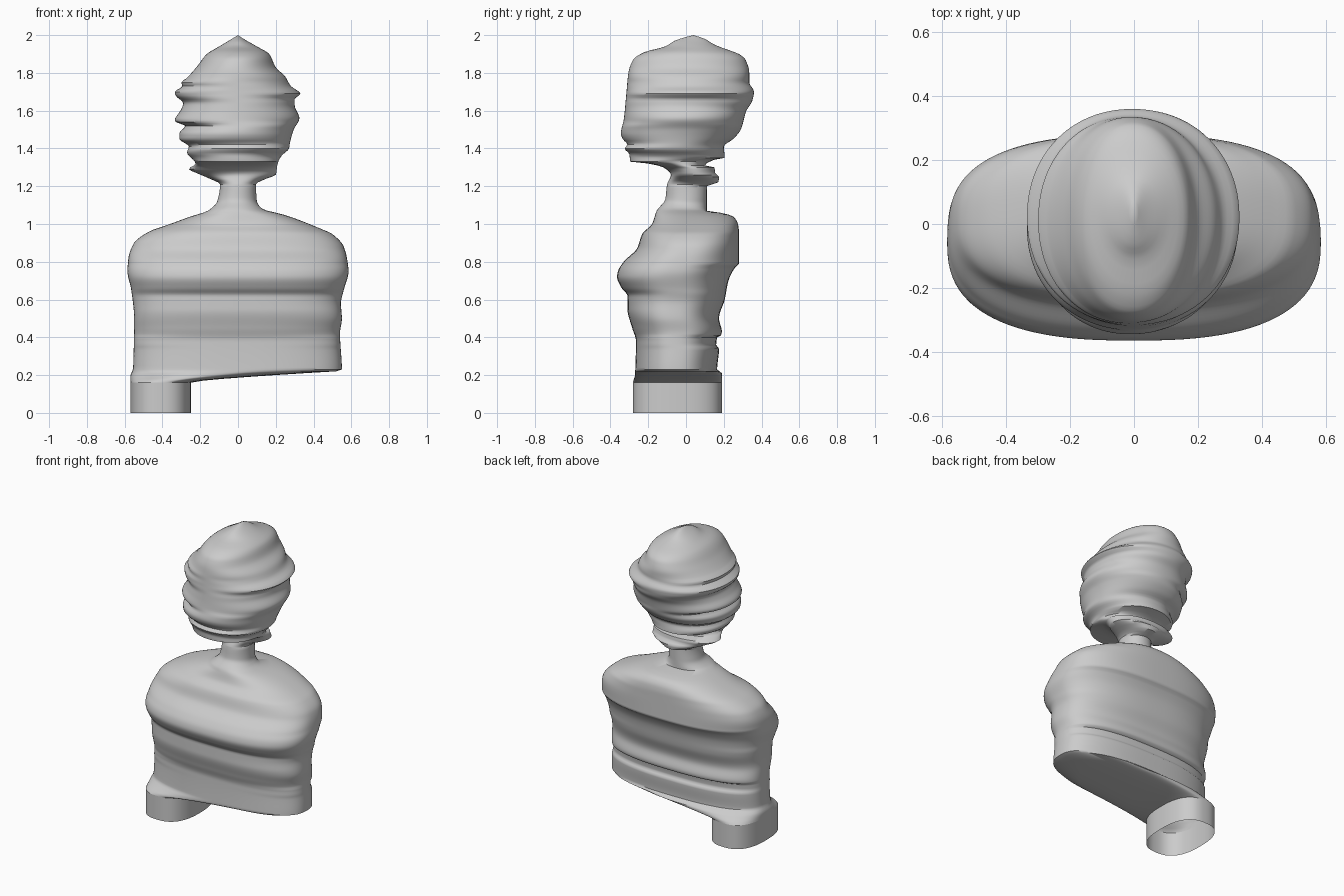
import bpy
import bmesh
from math import cos, sin, tau, copysign

cube = bpy.data.objects.get("Cube")
if cube:
    bpy.data.objects.remove(cube, do_unlink=True)

SIDES = 96

# Silhouette profiles as (height, offset) pairs, in hundredths of a unit
left_side = [
    (0, -25), (16, -25), (17, -19), (19, 5), (21, 35), (22, 52), (23, 55),
    (42, 54), (50, 55), (58, 54.5), (65, 56), (75, 58.5), (80, 58), (88, 56),
    (95, 49.5), (97, 45), (103, 30), (105, 24), (108, 13), (112, 10), (121, 9.5),
    (124, 15), (126, 20), (132, 21), (136, 23), (140, 27), (143, 27.5), (150, 29.5),
    (156, 32.5), (163, 30), (166, 30), (169, 33), (173, 28), (178, 25), (183, 20),
    (190, 16.5), (194, 10), (198, 3), (200, 0)]
right_side = [
    (0, -57), (19, -57), (24, -55.5), (50, -55), (65, -56.5), (75, -58.5), (82, -58),
    (90, -55), (96, -47), (100, -36), (104, -25), (107, -16), (112, -11), (121, -9.5),
    (124, -15), (127, -22), (129, -26), (132, -22.5), (138, -27), (141, -26),
    (145, -31), (148, -31), (152, -28), (154, -33), (155, -33.5), (160, -30.5),
    (164, -29), (168, -33), (170, -33.5), (173, -29.5), (175, -30), (177, -27.5),
    (183, -22), (190, -16.5), (194, -10), (197, -5), (200, 0)]
front_side = [
    (0, -28), (16, -28), (20, -27), (38, -26.5), (45, -28.5), (55, -31), (62, -31),
    (66, -34), (72, -36.5), (75, -36), (80, -33), (87, -26), (95, -23), (100, -18),
    (107, -15.5), (113, -11), (121, -10), (126, -8), (130, -12), (132, -20),
    (133, -29.5), (137, -30), (140, -32.5), (142, -31), (145, -33.5), (148, -34.5),
    (155, -33), (170, -31.5), (180, -30.5), (187, -28), (191, -22), (194, -11),
    (197, -6), (199, 0), (200, 4)]
back_side = [
    (0, 19), (21, 19), (23, 16.5), (34, 17.5), (36, 16), (40, 16.5), (41, 18.5),
    (43, 19), (50, 17.5), (60, 20.5), (70, 22.5), (77, 26), (79, 28), (96, 28),
    (100, 27.5), (104, 25), (106, 18), (107, 11), (120, 11), (122, 17), (125, 17.5),
    (127, 15.5), (130, 15), (131, 10), (134, 15), (135, 20.5), (141, 20), (145, 25),
    (150, 29), (160, 32), (165, 35), (170, 36), (175, 33.5), (180, 33.5), (187, 31.5),
    (190, 28), (193, 20), (195, 15), (198, 10), (200, 4)]


def smooth_profile(points):
    """Return a function through the points that never overshoots them."""
    slopes = [(b[1] - a[1]) / (b[0] - a[0]) for a, b in zip(points, points[1:])]
    tangents = [slopes[0]]
    for a, b in zip(slopes, slopes[1:]):
        tangents.append(2 * a * b / (a + b) if a * b > 0 else 0)
    tangents.append(slopes[-1])

    def value(height):
        i = 0
        while i < len(slopes) - 1 and points[i + 1][0] < height:
            i += 1
        (start, low), (end, high) = points[i], points[i + 1]
        span = end - start
        t = (height - start) / span
        ease = t * t * (3 - 2 * t)
        bend = t * (1 - t) * ((1 - t) * tangents[i] - t * tangents[i + 1])
        return low + (high - low) * ease + span * bend
    return value


left, right, front, back = map(
    smooth_profile, (left_side, right_side, front_side, back_side))


def squareness(height):
    """Round head and neck, boxier torso."""
    blend = min(max((112 - height) / 12, 0), 1)
    return 2.1 + 0.45 * blend


def signed_power(value, exponent):
    return copysign(abs(value) ** exponent, value)


def section(bm, height):
    """Add one closed horizontal ring at the given height."""
    x_low, x_high = right(height), left(height)
    y_low, y_high = front(height), back(height)
    power = 2 / squareness(height)
    ring = []
    for k in range(SIDES):
        angle = tau * k / SIDES
        x = (x_low + x_high + (x_high - x_low) * signed_power(cos(angle), power)) / 2
        y = (y_low + y_high + (y_high - y_low) * signed_power(sin(angle), power)) / 2
        ring.append(bm.verts.new((x / 100, y / 100, height / 100)))
    return ring


def loft(name, bottom, top, material):
    """Skin the rings between two heights into one part."""
    bm = bmesh.new()
    rings = [section(bm, height) for height in range(bottom, top + 1)]
    for low, high in zip(rings, rings[1:]):
        for k in range(SIDES):
            n = (k + 1) % SIDES
            bm.faces.new((low[k], low[n], high[n], high[k]))
    bmesh.ops.remove_doubles(bm, verts=bm.verts, dist=0.00005)
    mesh = bpy.data.meshes.new(name)
    bm.to_mesh(mesh)
    bm.free()
    mesh.materials.append(material)
    part = bpy.data.objects.new(name, mesh)
    bpy.context.collection.objects.link(part)
    bpy.ops.object.select_all(action="DESELECT")
    part.select_set(True)
    bpy.context.view_layer.objects.active = part
    bpy.ops.object.shade_smooth_by_angle(angle=0.8)


# Single plain grey finish
grey = bpy.data.materials.new("plain_grey")
color = (0.6, 0.6, 0.6, 1)
grey.use_nodes = True
grey.diffuse_color = color
grey.node_tree.nodes["Principled BSDF"].inputs["Base Color"].default_value = color

# Hollow foot, torso with neck, and ridged head
loft("foot", 0, 16, grey)
loft("torso", 16, 121, grey)
loft("head", 121, 200, grey)
